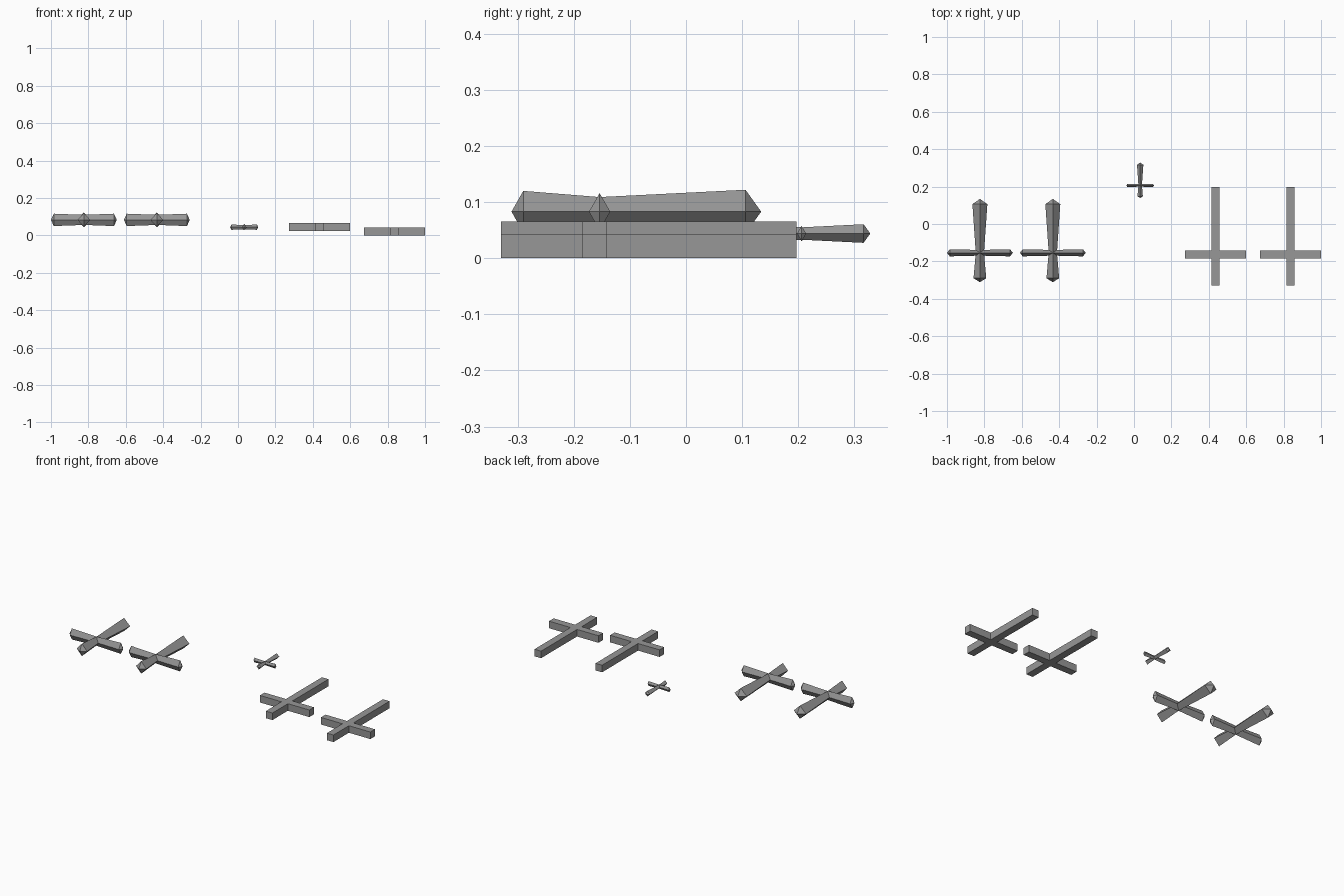
import bpy, bmesh
from mathutils import Vector

if "Cube" in bpy.data.objects:
    bpy.data.objects.remove(bpy.data.objects["Cube"])

# dark grey finish
dark_grey = bpy.data.materials.new("dark_grey")
dark_grey.diffuse_color = (.31, .31, .31, 1)
dark_grey.use_nodes = True
dark_grey.node_tree.nodes["Principled BSDF"].inputs["Base Color"].default_value = dark_grey.diffuse_color


def make_object(name, bm):
    bmesh.ops.recalc_face_normals(bm, faces=bm.faces)
    mesh = bpy.data.meshes.new(name)
    bm.to_mesh(mesh)
    bm.free()
    mesh.materials.append(dark_grey)
    ob = bpy.data.objects.new(name, mesh)
    bpy.context.collection.objects.link(ob)
    return ob


def diamond_beam(name, center, axis, stations, scale):
    """Diamond-section beam; stations = (position, half width, half height), points at both ends."""
    along = Vector((1, 0, 0)) if axis == 'X' else Vector((0, 1, 0))
    side = Vector((0, 1, 0)) if axis == 'X' else Vector((1, 0, 0))
    up = Vector((0, 0, 1))
    bm = bmesh.new()
    point = lambda p: bm.verts.new(Vector(center) + p * scale)
    rings = [[point(along * t + side * w), point(along * t + up * h),
              point(along * t - side * w), point(along * t - up * h)]
             for t, w, h in stations[1:-1]]
    start, end = point(along * stations[0][0]), point(along * stations[-1][0])
    for i in range(4):
        j = (i + 1) % 4
        for a, b in zip(rings, rings[1:]):
            bm.faces.new((a[i], a[j], b[j], b[i]))
        bm.faces.new((start, rings[0][j], rings[0][i]))
        bm.faces.new((end, rings[-1][i], rings[-1][j]))
    return make_object(name, bm)


def flared_cross(name, center, scale=1.0):
    # long arm, narrow at the crossing
    diamond_beam(name + "_shaft", center, 'Y',
                 [(-.157, 0, 0), (-.136, .034, .037), (0, .022, .026),
                  (.260, .040, .039), (.288, 0, 0)], scale)
    # short arm, thinner and symmetric
    diamond_beam(name + "_crossbar", center, 'X',
                 [(-.176, 0, 0), (-.161, .019, .033), (0, .015, .027),
                  (.161, .019, .033), (.176, 0, 0)], scale)


def plain_cross(name, x, z):
    # square-section cross extruded from its outline
    h, arm, y0, y1, c = .0215, .1625, -.33, .197, -.163
    outline = [(-h, y0), (h, y0), (h, c - h), (arm, c - h), (arm, c + h), (h, c + h),
               (h, y1), (-h, y1), (-h, c + h), (-arm, c + h), (-arm, c - h), (-h, c - h)]
    bm = bmesh.new()
    base = bm.faces.new([bm.verts.new((x + px, py, z)) for px, py in outline])
    top = bmesh.ops.extrude_face_region(bm, geom=[base], use_keep_orig=True)
    bmesh.ops.translate(bm, vec=(0, 0, .042),
                        verts=[v for v in top['geom'] if isinstance(v, bmesh.types.BMVert)])
    return make_object(name, bm)


flared_cross("left_flared_cross", (-.824, -.154, .083))
flared_cross("inner_flared_cross", (-.434, -.154, .083))
flared_cross("small_flared_cross", (.033, .206, .044), .425)
plain_cross("inner_plain_cross", .436, .0235)
plain_cross("right_plain_cross", .8375, 0)
